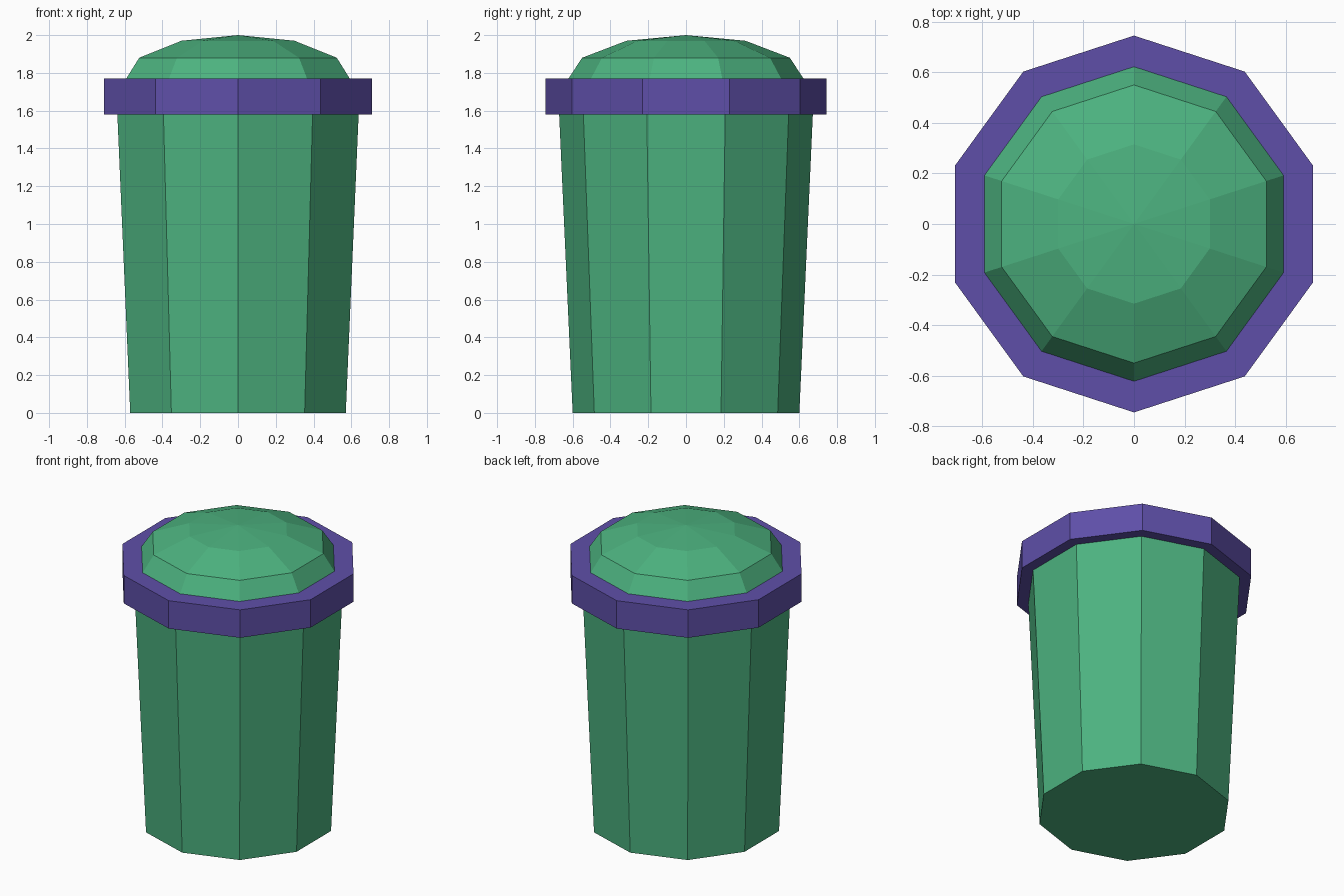
import bpy, bmesh, math

SIDES = 10

if "Cube" in bpy.data.objects:
    bpy.data.objects.remove(bpy.data.objects["Cube"], do_unlink=True)


def make_material(name, color):
    mat = bpy.data.materials.new(name)
    mat.use_nodes = True
    mat.diffuse_color = color
    mat.node_tree.nodes["Principled BSDF"].inputs["Base Color"].default_value = color
    return mat


def lathe(name, profile, mat):
    """Turn a (radius, z) profile into a ten-sided solid with corners on the y axis."""
    bm = bmesh.new()
    rings = []
    for radius, z in profile:
        if radius == 0:
            rings.append([bm.verts.new((0, 0, z))] * SIDES)
            continue
        angles = [math.tau * i / SIDES + math.pi / 2 for i in range(SIDES)]
        rings.append([bm.verts.new((radius * math.cos(a), radius * math.sin(a), z))
                      for a in angles])
    for low, high in zip(rings, rings[1:]):
        for i in range(SIDES):
            j = (i + 1) % SIDES
            corners = [low[i], low[j], high[j], high[i]]
            bm.faces.new(list(dict.fromkeys(corners)))
    # Cap the open ends
    for ring in (rings[0], rings[-1]):
        if ring[0] is not ring[1]:
            bm.faces.new(ring)
    bmesh.ops.recalc_face_normals(bm, faces=bm.faces)
    mesh = bpy.data.meshes.new(name)
    bm.to_mesh(mesh)
    bm.free()
    mesh.materials.append(mat)
    obj = bpy.data.objects.new(name, mesh)
    bpy.context.collection.objects.link(obj)
    return obj


green = make_material("green", (0.073, 0.448, 0.214, 1))
purple = make_material("purple", (0.113, 0.078, 0.393, 1))

# Tapered container, lid band and faceted domed lid
lathe("bin_body", [(0.6, 0), (0.672, 1.59)], green)
lathe("lid_rim", [(0.745, 1.58), (0.745, 1.77)], purple)
lathe("lid_dome", [(0.625, 1.76), (0.622, 1.77), (0.55, 1.88), (0.315, 1.97), (0, 2.0)], green)
